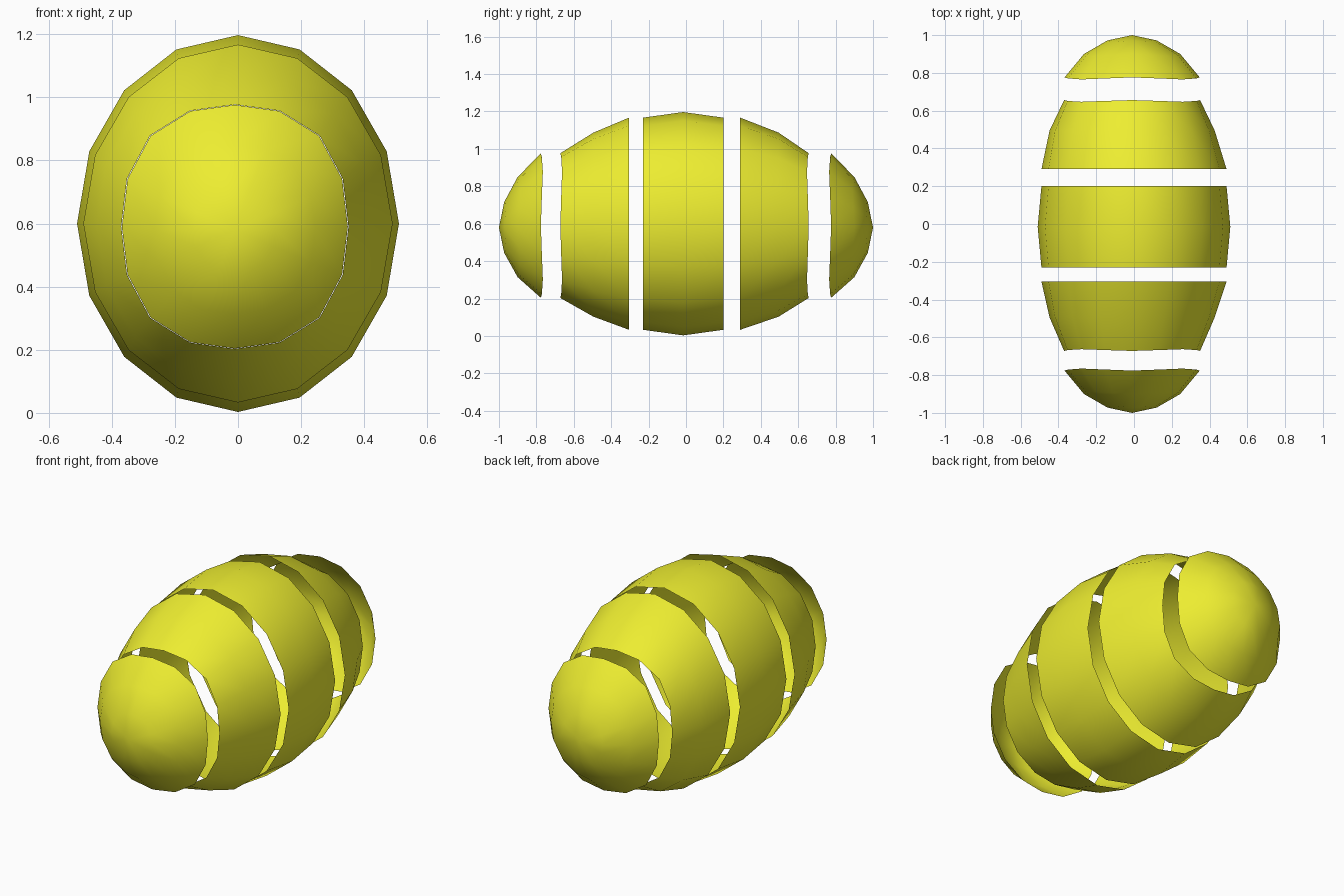
import bpy, bmesh
from math import sin, cos, pi

if "Cube" in bpy.data.objects:
    bpy.data.objects.remove(bpy.data.objects["Cube"])

SIDES = 16
mat = bpy.data.materials.new("yellow")
mat.diffuse_color = (0.85, 0.85, 0.03, 1)
mat.use_nodes = True
mat.node_tree.nodes["Principled BSDF"].inputs["Base Color"].default_value = mat.diffuse_color


def shell(name, rings, pole=None):
    """Open shell lofted through rings (y, half width, half height, centre z, squareness)."""
    bm = bmesh.new()
    loops = []
    for y, rx, rz, cz, sq in rings:
        loop = []
        for i in range(SIDES):
            a = 2 * pi * i / SIDES
            corner = sin(2 * a) ** 2          # 1 on the diagonals
            k = 1 + sq * corner
            yy = y * (1 - 0.25 * sq * corner)  # slightly wavy rim
            x0 = -0.01 if sq else 0
            loop.append(bm.verts.new((x0 + rx * k * cos(a), yy, cz + rz * k * sin(a))))
        loops.append(loop)
    for p, q in zip(loops, loops[1:]):
        for i in range(SIDES):
            j = (i + 1) % SIDES
            bm.faces.new((p[i], p[j], q[j], q[i]))
    if pole:
        tip = bm.verts.new(pole)
        for i in range(SIDES):
            bm.faces.new((loops[-1][i], loops[-1][(i + 1) % SIDES], tip))
    bmesh.ops.recalc_face_normals(bm, faces=bm.faces)
    # outward test for open shells: normals must point away from the long axis
    if sum(f.normal.z * (f.calc_center_median().z - 0.6) for f in bm.faces) < 0:
        bmesh.ops.reverse_faces(bm, faces=bm.faces)
    for f in bm.faces:
        f.smooth = True
    me = bpy.data.meshes.new(name)
    bm.to_mesh(me)
    bm.free()
    me.materials.append(mat)
    ob = bpy.data.objects.new(name, me)
    bpy.context.collection.objects.link(ob)


# middle band
shell("middle_band", [(-0.23, 0.49, 0.567, 0.6, 0), (-0.015, 0.51, 0.597, 0.6, 0),
                      (0.2, 0.49, 0.567, 0.6, 0)])

# tapering bands and end caps, front and back
for s, side in ((-1, "front"), (1, "back")):
    inner = 0.305 if s < 0 else 0.29
    outer = 0.672 if s < 0 else 0.656
    shell(side + "_band", [(s * inner, 0.49, 0.567, 0.6, 0),
                           (s * 0.495, 0.437, 0.492, 0.595, 0.02),
                           (s * outer, 0.36, 0.387, 0.59, 0.055)])
    shell(side + "_cap", [(s * 0.776, 0.358, 0.386, 0.59, 0.055),
                          (s * 0.9, 0.255, 0.268, 0.582, 0.05),
                          (s * 0.972, 0.13, 0.136, 0.58, 0.04)],
          pole=(-0.01, s * 1.0, 0.58))
